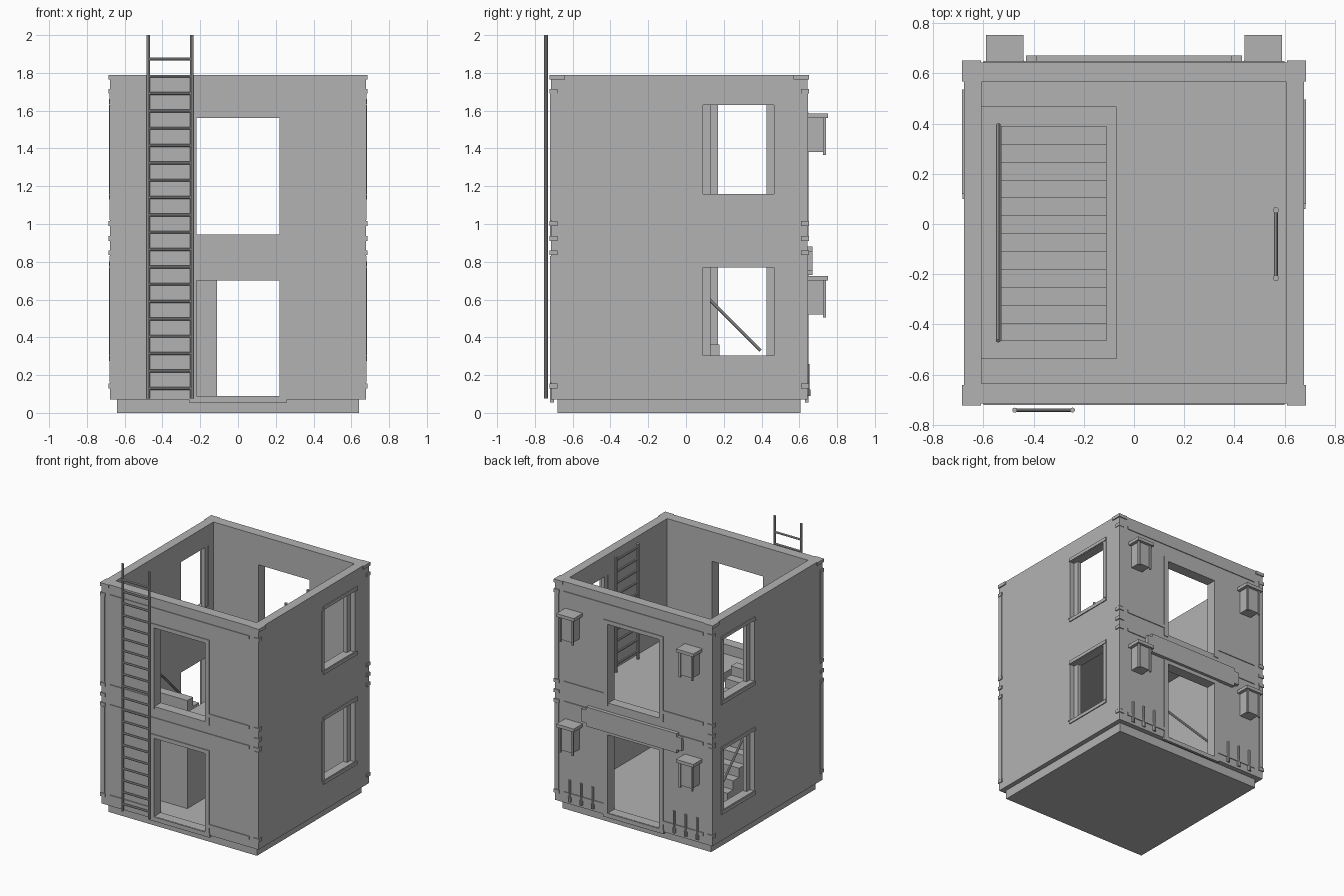
import bpy, bmesh, math
from mathutils import Vector, Matrix

if "Cube" in bpy.data.objects:
    bpy.data.objects.remove(bpy.data.objects["Cube"], do_unlink=True)

grey = bpy.data.materials.new("stone_grey")
grey.use_nodes = True
COLOUR = (0.45, 0.45, 0.45, 1)
grey.diffuse_color = COLOUR
grey.node_tree.nodes["Principled BSDF"].inputs["Base Color"].default_value = COLOUR


def add_box(bm, x0, x1, y0, y1, z0, z1):
    size = Matrix.Diagonal((x1 - x0, y1 - y0, z1 - z0, 1))
    mid = Matrix.Translation(((x0 + x1) / 2, (y0 + y1) / 2, (z0 + z1) / 2))
    bmesh.ops.create_cube(bm, size=1, matrix=mid @ size)


def add_rod(bm, a, b, r, sides=10):
    a, b = Vector(a), Vector(b)
    turn = (b - a).to_track_quat('Z', 'Y').to_matrix().to_4x4()
    bmesh.ops.create_cone(bm, cap_ends=True, segments=sides, radius1=r, radius2=r,
                          depth=(b - a).length, matrix=Matrix.Translation((a + b) / 2) @ turn)


def make(name, bm):
    mesh = bpy.data.meshes.new(name)
    bm.to_mesh(mesh)
    bm.free()
    mesh.materials.append(grey)
    obj = bpy.data.objects.new(name, mesh)
    bpy.context.collection.objects.link(obj)
    return obj


def boxes(name, items):
    bm = bmesh.new()
    for item in items:
        add_box(bm, *item)
    return make(name, bm)


def prism(name, points, place, depth):
    """Extrude a 2D outline; place maps (u, v) to 3D."""
    bm = bmesh.new()
    face = bm.faces.new([bm.verts.new(place(u, v)) for u, v in points])
    out = bmesh.ops.extrude_face_region(bm, geom=[face])
    bmesh.ops.translate(bm, vec=depth, verts=[v for v in out["geom"] if isinstance(v, bmesh.types.BMVert)])
    bmesh.ops.recalc_face_normals(bm, faces=bm.faces)
    return make(name, bm)


FRONT, BACK, SIDE = -0.715, 0.643, 0.677
SILLS = ((0.305, 0.77), (1.16, 1.63))          # side window heights
OPENINGS = ((0.09, 0.70), (0.945, 1.56))       # front and back door and window
WINDOWS = ((1, 0.09, 0.465), (-1, 0.13, 0.505))  # side, y range


def span(side, inner, outer):
    return (inner, outer) if side > 0 else (-outer, -inner)


# Base and outer walls with cut openings
boxes("base", [(-0.64, 0.64, -0.68, 0.605, 0, 0.08)])
walls = boxes("walls", [(-SIDE, SIDE, FRONT, BACK, 0.07, 1.79)])
room = boxes("room_cutter", [(-0.607, 0.607, -0.635, 0.565, 0.085, 2)])
holes = [(-0.22, 0.22, -1, 1, z0, z1) for z0, z1 in OPENINGS]
for s, y0, y1 in WINDOWS:
    holes += [(*span(s, 0.5, 0.8), y0, y1, z0, z1) for z0, z1 in SILLS]
opening = boxes("opening_cutter", holes)
for cutter in (room, opening):
    cutter.hide_render = True
    mod = walls.modifiers.new(cutter.name, 'BOOLEAN')
    mod.operation, mod.solver, mod.object = 'DIFFERENCE', 'EXACT', cutter
bpy.context.view_layer.objects.active = walls
for mod in list(walls.modifiers):
    bpy.ops.object.modifier_apply(modifier=mod.name)
for cutter in (room, opening):
    bpy.data.objects.remove(cutter, do_unlink=True)

# Upper floor around the stairwell
boxes("upper_floor", [(-0.07, 0.61, -0.64, 0.57, 0.8, 0.87),
                      (-0.61, -0.07, -0.64, -0.535, 0.8, 0.87),
                      (-0.61, -0.07, 0.465, 0.57, 0.8, 0.87)])

# Solid staircase rising towards the front
STEPS, RUN, RISE = 12, 0.0713, 0.0705
outline = [(0.39, 0.08)]
for i in range(STEPS):
    z = 0.08 + (i + 1) * RISE
    outline += [(0.39 - i * RUN, z), (0.39 - (i + 1) * RUN, z)]
outline.append((outline[-1][0], 0.08))
prism("staircase", outline, lambda u, v: (-0.53, u, v), (0.42, 0, 0))
bm = bmesh.new()
add_rod(bm, (-0.54, 0.395, 0.33), (-0.54, -0.465, 1.19), 0.009)
make("stair_handrail", bm)


# Ladders
def ladder(name, ends, z0, z1, first, step, count, r):
    bm = bmesh.new()
    for x, y in ends:
        add_rod(bm, (x, y, z0), (x, y, z1), r)
    for i in range(count):
        z = first + i * step
        add_rod(bm, (*ends[0], z), (*ends[1], z), r * 0.75)
    make(name, bm)


ladder("outer_ladder", ((-0.475, -0.741), (-0.245, -0.741)), 0.075, 2, 0.13, 0.0918, 20, 0.01)
ladder("inner_ladder", ((0.565, -0.215), (0.565, 0.055)), 0.86, 1.77, 0.93, 0.09, 10, 0.012)

# Side window sills, lintels and recessed jambs
trim = []
for s, y0, y1 in WINDOWS:
    for z0, z1 in SILLS:
        for z in (z0 - 0.03, z1 + 0.005):
            trim.append((*span(s, 0.62, 0.684), y0 - 0.01, y1 + 0.03, z, z + 0.026))
        for y in (y0, y1 - 0.04):
            trim.append((*span(s, 0.612, 0.642), y, y + 0.04, z0, z1))
        for y in (y0 - 0.03, y1):
            trim.append((*span(s, 0.65, 0.682), y, y + 0.03, z0, z1))
boxes("window_trim", trim)

# Frames and horizontal bands on the front and back
frames, bands = [], []
for y0, y1 in ((-0.721, -0.70), (0.63, 0.649)):
    for z0, z1 in OPENINGS:
        frames += [(*span(s, 0.22, 0.255), y0, y1, z0 - 0.02, z1) for s in (1, -1)]
        frames.append((-0.255, 0.255, y0, y1, z1, z1 + 0.03))
    frames.append((-0.26, 0.26, y0, y1, 0.055, 0.088))
    bands += [(-0.6, 0.6, y0, y1, z, z + 0.026) for z in (1.69, 0.835)]
    bands += [(*span(s, 0.255, 0.6), y0, y1, z, z + 0.026) for s in (1, -1) for z in (0.99, 0.13)]
boxes("opening_frames", frames)
boxes("wall_bands", bands)

# Corner blocks and strips
corners = []
for s in (1, -1):
    for y0, y1 in ((-0.722, -0.68), (0.608, 0.65)):
        for z in (1.69, 0.99, 0.91, 0.835, 0.13):
            corners.append((*span(s, 0.64, 0.685), y0, y1, z, z + 0.026))
        for z0, z1 in ((0.16, 0.83), (1.02, 1.69)):
            corners.append((*span(s, 0.645, 0.681), y0 + 0.003, y1 - 0.003, z0, z1))
    for y0, y1 in ((-0.722, -0.64), (0.568, 0.65)):
        corners.append((*span(s, 0.61, 0.685), y0, y1, 1.765, 1.79))
boxes("corner_blocks", corners)

# Back wall lanterns
lanterns = []
for s in (1, -1):
    for top in (1.585, 0.725):
        lanterns.append((*span(s, 0.44, 0.59), 0.64, 0.752, top - 0.025, top))
        lanterns.append((*span(s, 0.465, 0.565), 0.64, 0.73, top - 0.205, top - 0.02))
        for x in (0.455, 0.561):
            lanterns.append((*span(s, x, x + 0.014), 0.726, 0.74, top - 0.22, top - 0.02))
boxes("lanterns", lanterns)

# Blank sign board with notched corners
w, v, lo, hi, n = 0.43, 0.39, 0.73, 0.88, 0.025
half = [(w, lo + n), (w, hi - n), (v, hi - n), (v, hi)]
board = [(v, lo), (v, lo + n)] + half
board += [(-x, z) for x, z in reversed(board)]
prism("sign_board", board, lambda x, z: (x, 0.64, z), (0, 0.031, 0))

# Thin posts beside the back door
bm = bmesh.new()
for s in (1, -1):
    for x in (0.35, 0.45, 0.55):
        add_rod(bm, (s * x, 0.645, 0.1), (s * x, 0.645, 0.26), 0.009)
        add_rod(bm, (s * x, 0.645, 0.09), (s * x, 0.645, 0.125), 0.013)
make("back_posts", bm)
